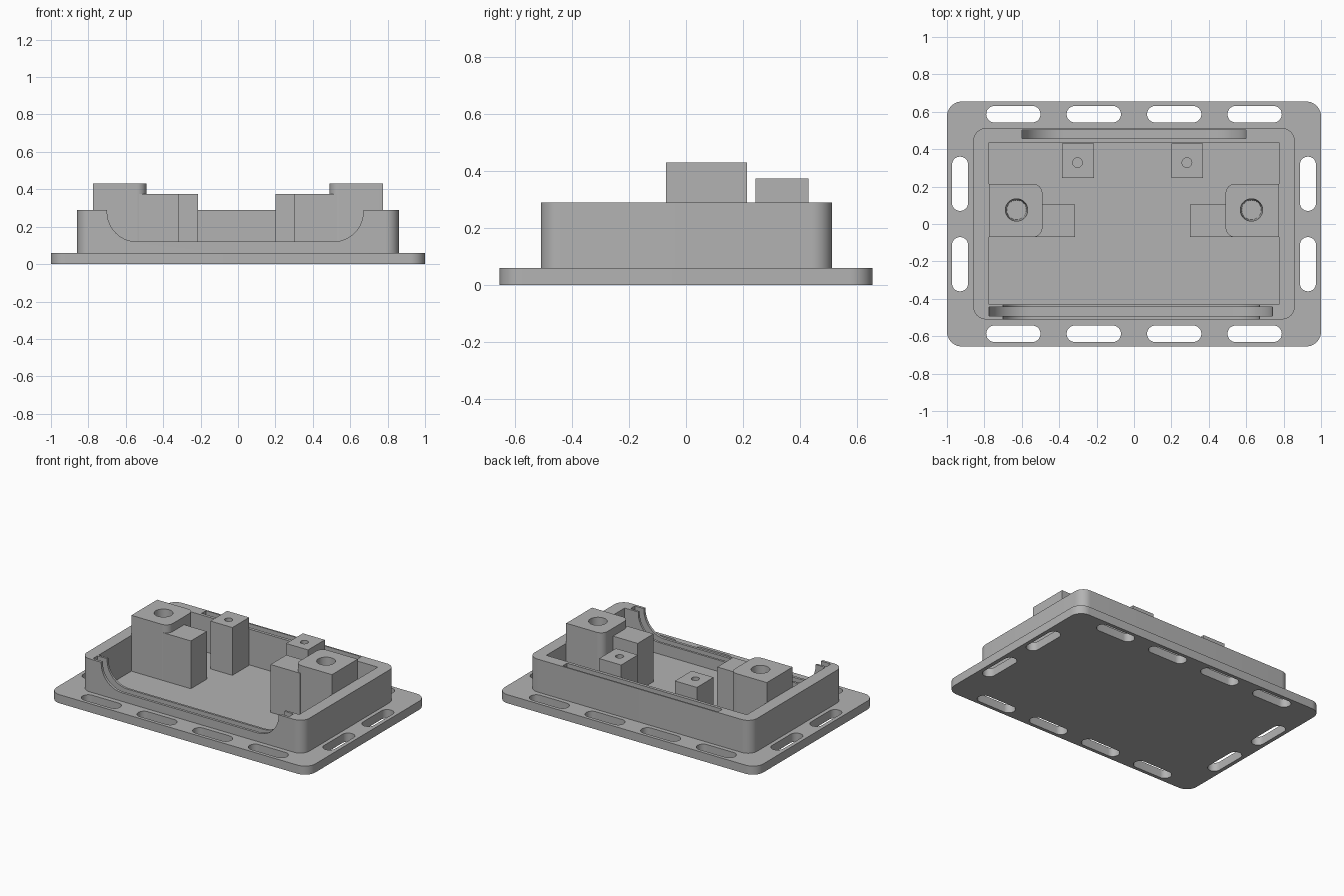
import bpy, bmesh, math

if "Cube" in bpy.data.objects:
    bpy.data.objects.remove(bpy.data.objects["Cube"])

GREY = (0.45, 0.45, 0.45, 1)
plastic = bpy.data.materials.new("grey_plastic")
plastic.use_nodes = True
plastic.diffuse_color = GREY
plastic.node_tree.nodes["Principled BSDF"].inputs["Base Color"].default_value = GREY

FLOOR = 0.04
RIM = 0.29


def rounded(u0, u1, v0, v1, radii, steps=10):
    """Rectangle outline; radii run from lower left, counter-clockwise."""
    pts = []
    corners = ((u0, v0, 1, 1), (u1, v0, -1, 1), (u1, v1, -1, -1), (u0, v1, 1, -1))
    for i, ((u, v, su, sv), r) in enumerate(zip(corners, radii)):
        if r == 0:
            pts.append((u, v))
            continue
        for k in range(steps + 1):
            a = math.pi * (1 + i / 2 + k / steps / 2)
            pts.append((u + su * r + r * math.cos(a), v + sv * r + r * math.sin(a)))
    return pts


def prism(name, outline, w0, w1, along_y=False, taper=1.0):
    """Extrude an outline up z, or along y for upright outlines."""
    bm = bmesh.new()
    cu = sum(p[0] for p in outline) / len(outline)
    cv = sum(p[1] for p in outline) / len(outline)
    rings = []
    for w, s in ((w0, taper), (w1, 1.0)):
        ring = [(cu + (u - cu) * s, cv + (v - cv) * s) for u, v in outline]
        rings.append([bm.verts.new((u, w, v) if along_y else (u, v, w)) for u, v in ring])
    low, high = rings
    n = len(outline)
    bm.faces.new(low)
    bm.faces.new(high)
    for i in range(n):
        j = (i + 1) % n
        bm.faces.new((low[i], low[j], high[j], high[i]))
    bmesh.ops.recalc_face_normals(bm, faces=bm.faces)
    mesh = bpy.data.meshes.new(name)
    bm.to_mesh(mesh)
    bm.free()
    mesh.materials.append(plastic)
    ob = bpy.data.objects.new(name, mesh)
    bpy.context.collection.objects.link(ob)
    return ob


def box(name, x0, x1, y0, y1, z0, z1):
    return prism(name, rounded(x0, x1, y0, y1, (0,) * 4), z0, z1)


def circle(x, y, r, n=32):
    return [(x + r * math.cos(i * math.tau / n), y + r * math.sin(i * math.tau / n))
            for i in range(n)]


def combine(ob, tool, operation="DIFFERENCE"):
    """Apply a boolean and remove the helper."""
    tool.hide_render = True
    mod = ob.modifiers.new("bool", "BOOLEAN")
    mod.operation = operation
    mod.solver = "EXACT"
    mod.object = tool
    bpy.context.view_layer.objects.active = ob
    bpy.ops.object.modifier_apply(modifier=mod.name)
    bpy.data.objects.remove(tool)


# Flanged tray: base plate joined to the walls, then hollowed
tray = prism("tray", rounded(-1, 1, -0.655, 0.655, (0.08,) * 4), 0, 0.06)
combine(tray, prism("walls", rounded(-0.86, 0.86, -0.51, 0.513, (0.07,) * 4), 0.03, RIM), "UNION")
combine(tray, box("cavity", -0.775, 0.775, -0.43, 0.435, FLOOR, 0.6))

# Strap slots through the flange
for s in (-1, 1):
    for x in (-0.645, -0.215, 0.215, 0.645):
        outline = rounded(x - 0.145, x + 0.145, s * 0.587 - 0.044, s * 0.587 + 0.044, (0.0435,) * 4)
        combine(tray, prism("slot", outline, -0.1, 0.1))
    for y in (-0.215, 0.215):
        outline = rounded(s * 0.93 - 0.043, s * 0.93 + 0.043, y - 0.145, y + 0.145, (0.0425,) * 4)
        combine(tray, prism("slot", outline, -0.1, 0.1))

# Front opening with its panel groove, and the groove in the back wall
combine(tray, prism("opening", rounded(-0.70, 0.67, 0.12, 0.8, (0.16, 0.16, 0, 0)), -0.6, -0.42, True))
combine(tray, prism("groove", rounded(-0.775, 0.74, 0.055, 0.8, (0.22, 0.22, 0, 0)), -0.492, -0.445, True))
combine(tray, prism("groove", rounded(-0.6, 0.6, 0.055, 0.8, (0.22, 0.22, 0, 0)), 0.456, 0.503, True))

parts = [tray]
for side, s, step_end, post_x in (("right", -1, 0.315, -0.30), ("left", 1, 0.30, 0.285)):
    # Tall screw block with rounded inner corners
    x0, x1 = sorted((s * 0.775, s * 0.49))
    r = 0.05
    radii = (0, r, r, 0) if s < 0 else (r, 0, 0, r)
    block = prism(side + "_screw_block", rounded(x0, x1, -0.07, 0.215, radii), FLOOR - 0.01, 0.43)
    combine(block, prism("bore", circle(s * 0.628, 0.075, 0.06), 0.13, 0.44, taper=0.87))

    # Lower step beside the block
    x0, x1 = sorted((s * 0.53, s * step_end))
    step = box(side + "_step", x0, x1, -0.07, 0.105, FLOOR - 0.01, 0.374)

    # Small screw post against the back wall
    post = box(side + "_back_post", post_x - 0.085, post_x + 0.085, 0.245, 0.43, FLOOR - 0.01, 0.374)
    combine(post, prism("pilot_hole", circle(post_x - 0.002, 0.328, 0.026, 20), 0.2, 0.4))
    parts += [block, step, post]

# Smooth the rounded corners, keep the edges sharp
for ob in bpy.context.selected_objects:
    ob.select_set(False)
for ob in parts:
    ob.select_set(True)
bpy.context.view_layer.objects.active = tray
bpy.ops.object.shade_smooth_by_angle(angle=math.radians(30))
